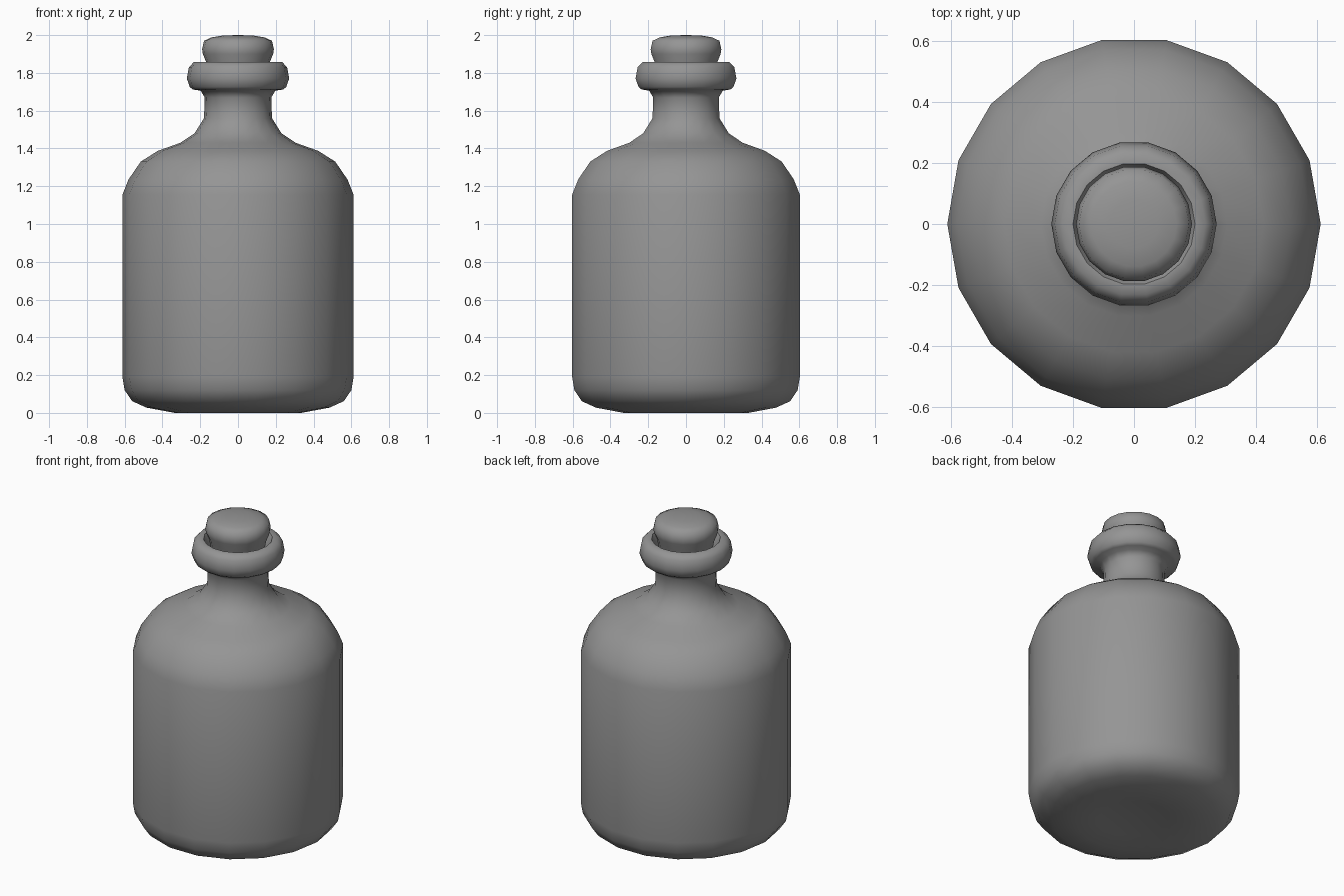
import bpy, bmesh, math

if "Cube" in bpy.data.objects:
    bpy.data.objects.remove(bpy.data.objects["Cube"])

SIDES = 18


def lathe(name, profile, angle):
    """Revolve an (r, z) profile about z; points with r == 0 become poles."""
    bm = bmesh.new()
    rings = []
    for r, z in profile:
        if r == 0:
            rings.append([bm.verts.new((0, 0, z))] * SIDES)
        else:
            rings.append([bm.verts.new((r * math.cos(2 * math.pi * i / SIDES),
                                        r * math.sin(2 * math.pi * i / SIDES), z))
                          for i in range(SIDES)])
    for a, b in zip(rings, rings[1:]):
        for i in range(SIDES):
            j = (i + 1) % SIDES
            loop = list(dict.fromkeys((a[i], a[j], b[j], b[i])))
            bm.faces.new(loop)
    bmesh.ops.recalc_face_normals(bm, faces=bm.faces)
    mesh = bpy.data.meshes.new(name)
    bm.to_mesh(mesh)
    bm.free()
    obj = bpy.data.objects.new(name, mesh)
    bpy.context.collection.objects.link(obj)
    bpy.ops.object.select_all(action='DESELECT')
    obj.select_set(True)
    bpy.context.view_layer.objects.active = obj
    bpy.ops.object.shade_smooth_by_angle(angle=math.radians(angle))

    # Dark grey finish shared by both parts
    mat = bpy.data.materials.get("dark_grey") or bpy.data.materials.new("dark_grey")
    mat.diffuse_color = (0.3, 0.3, 0.3, 1)
    mat.use_nodes = True
    mat.node_tree.nodes["Principled BSDF"].inputs["Base Color"].default_value = mat.diffuse_color
    mesh.materials.append(mat)
    return obj


# Bottle: shallow punt, rounded body, shoulder, neck, rolled lip and open mouth
lathe("bottle", [
    (0, 0.03), (0.2, 0.02), (0.335, 0.0), (0.485, 0.028), (0.56, 0.062),
    (0.6, 0.12), (0.612, 0.19), (0.612, 1.155), (0.58, 1.235), (0.515, 1.33),
    (0.425, 1.387), (0.305, 1.43), (0.23, 1.48), (0.18, 1.56),
    (0.176, 1.67), (0.198, 1.706), (0.238, 1.712), (0.255, 1.725), (0.271, 1.77),
    (0.26, 1.83), (0.234, 1.857), (0.2, 1.857), (0.18, 1.82), (0.155, 1.74),
    (0.15, 1.62), (0, 1.62)], 60)

# Stopper: tapered plug with a softly domed top
lathe("stopper", [
    (0, 1.64), (0.135, 1.64), (0.15, 1.75), (0.168, 1.855), (0.186, 1.9),
    (0.19, 1.925), (0.18, 1.97), (0.14, 1.988), (0.08, 1.998), (0, 2.0)], 60)
